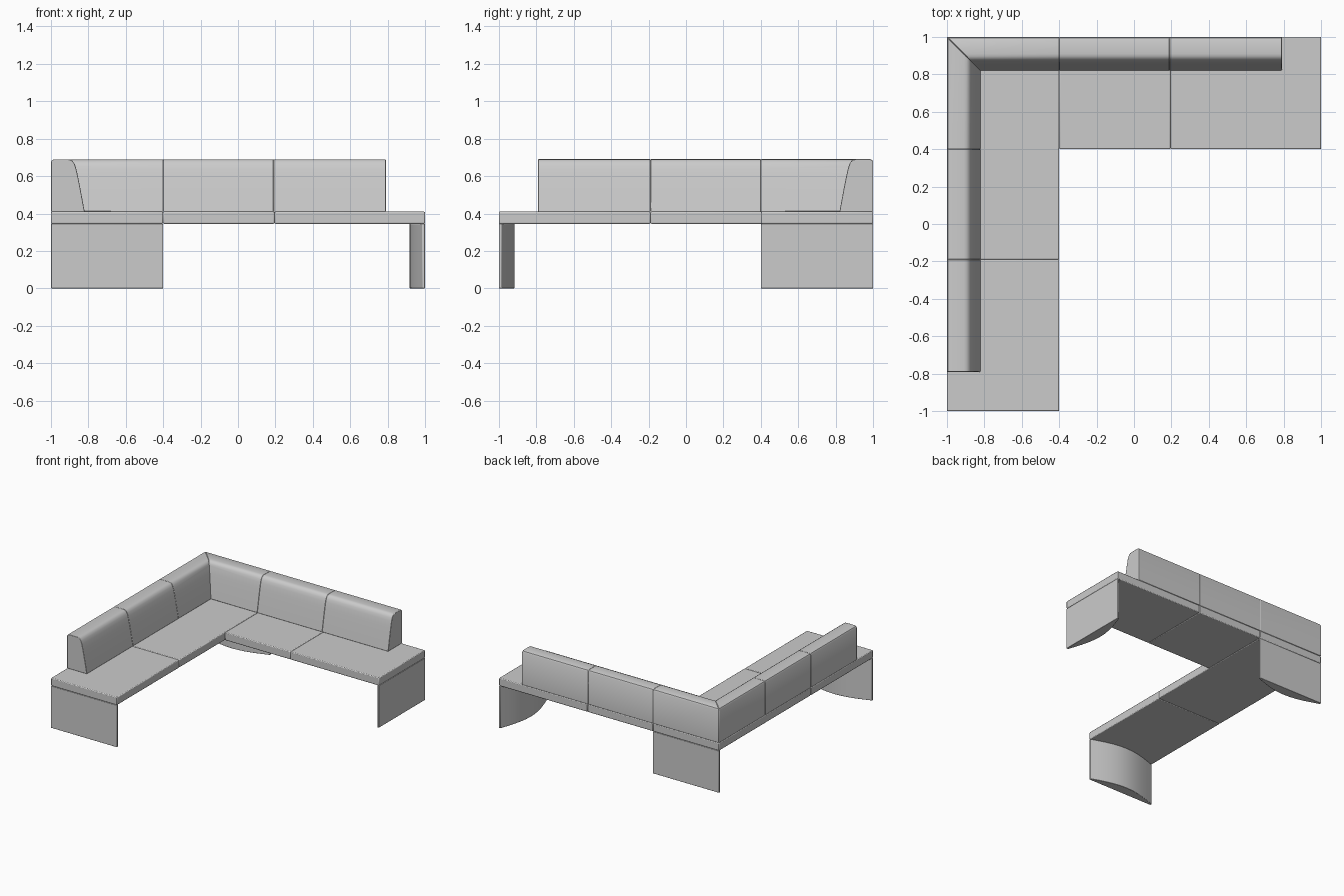
import bpy, bmesh, math

if "Cube" in bpy.data.objects:
    bpy.data.objects.remove(bpy.data.objects["Cube"])

SEAT_BOTTOM, SEAT_TOP, TOP = 0.345, 0.41, 0.69


def swap(p):
    # reflection across the diagonal through the corner: back arm <-> left arm
    return (-p[1], -p[0], p[2])


def loft(name, ring_a, ring_b, mirrored=False, bevel=0.004):
    """Solid between two matching outlines, with softened sharp edges."""
    bm = bmesh.new()
    rings = []
    for ring in (ring_a, ring_b):
        rings.append([bm.verts.new(swap(p) if mirrored else p) for p in ring])
    n = len(ring_a)
    for i in range(n):
        j = (i + 1) % n
        bm.faces.new((rings[0][i], rings[0][j], rings[1][j], rings[1][i]))
    bm.faces.new(rings[0])
    bm.faces.new(rings[1])
    bmesh.ops.recalc_face_normals(bm, faces=bm.faces)
    mesh = bpy.data.meshes.new(name)
    bm.to_mesh(mesh)
    bm.free()
    ob = bpy.data.objects.new(name, mesh)
    bpy.context.collection.objects.link(ob)
    mod = ob.modifiers.new("soft_edges", 'BEVEL')
    mod.width, mod.segments = bevel, 2
    mod.limit_method, mod.angle_limit = 'ANGLE', math.radians(50)
    bpy.ops.object.select_all(action='DESELECT')
    ob.select_set(True)
    bpy.context.view_layer.objects.active = ob
    bpy.ops.object.shade_smooth_by_angle(angle=math.radians(35))
    return ob


def prism(name, outline, z0, z1, mirrored=False, bevel=0.004):
    return loft(name, [(x, y, z0) for x, y in outline],
                [(x, y, z1) for x, y in outline], mirrored, bevel)


def seat(name, x0, x1, y0, y1):
    prism(name, [(x0, y0), (x1, y0), (x1, y1), (x0, y1)], SEAT_BOTTOM, SEAT_TOP, bevel=0.006)


# seat slabs
seat("seat_corner", -1, -0.4, -0.19, 1)
seat("seat_left_end", -1, -0.4, -1, -0.19)
seat("seat_back_middle", -0.4, 0.195, 0.4, 1)
seat("seat_back_end", 0.195, 1, 0.4, 1)

# backrest cross-section: (distance from the rear edge, height)
profile = [(0, SEAT_TOP), (0.18, SEAT_TOP), (0.169, 0.47), (0.156, 0.54), (0.144, 0.60),
           (0.135, 0.64), (0.127, 0.664), (0.117, 0.68), (0.104, 0.688), (0.09, TOP),
           (0.016, TOP), (0.006, 0.686), (0, 0.676)]

# backrest cushions, mitred at the corner, same on both arms
for arm, mirrored in (("back", False), ("left", True)):
    for part, x0, x1 in (("corner", None, -0.4), ("middle", -0.4, 0.19), ("end", 0.19, 0.79)):
        start = [(-1 + d if x0 is None else x0, 1 - d, z) for d, z in profile]
        end = [(x1, 1 - d, z) for d, z in profile]
        loft(f"backrest_{arm}_{part}", start, end, mirrored, 0.003)

# panel legs: flat outside, bowed inside
STEPS = 10
bow = []
for i in range(STEPS + 1):
    t = i / STEPS
    bow.append((0.6 * t, 0.015 + 0.068 * math.sin(math.pi * t)))

end_outline = [(1, 0.4), (1, 1)] + [(1 - w, 0.4 + s) for s, w in reversed(bow)]
prism("leg_right_end", end_outline, 0, SEAT_BOTTOM, bevel=0.003)
prism("leg_left_end", end_outline, 0, SEAT_BOTTOM, True, 0.003)
corner_outline = [(-1, 1), (-0.4, 1)] + [(-1 + s, 1 - w) for s, w in reversed(bow)]
prism("leg_corner", corner_outline, 0, SEAT_BOTTOM, bevel=0.003)
